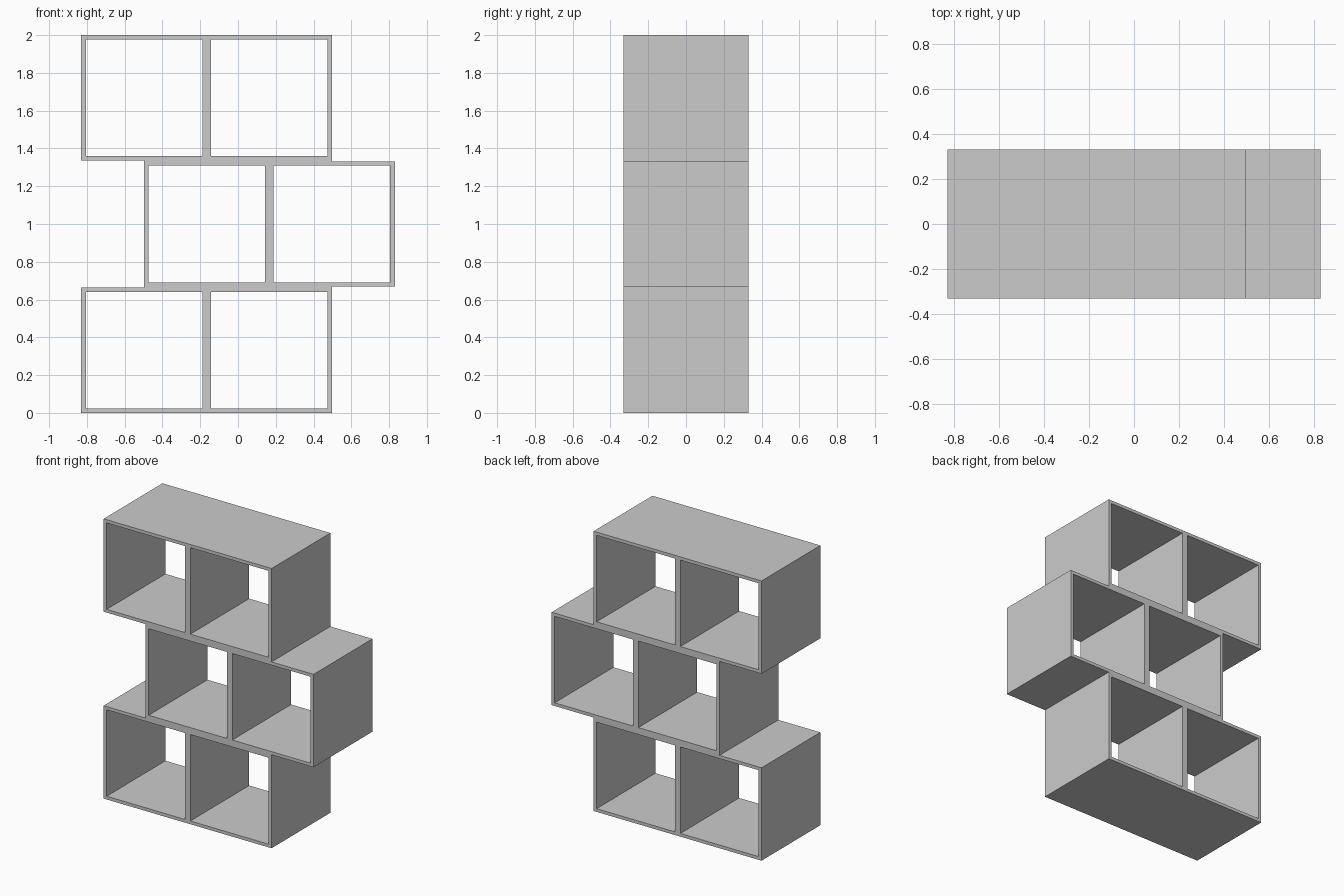
import bpy
import bmesh
import math

if "Cube" in bpy.data.objects:
    bpy.data.objects.remove(bpy.data.objects["Cube"])

HALF_W, INNER_W = 0.83, 0.498   # outer edge and stepped edge in x
HALF_DEPTH = 0.332
WALL, DIVIDER, OPENING = 0.024, 0.044, 0.618
ROW_PITCH, ROW_H = 0.668, 0.664


def add_loop(curve, points):
    spline = curve.splines.new('POLY')
    spline.points.add(len(points) - 1)
    for p, (x, z) in zip(spline.points, points):
        p.co = (x, z, 0, 1)
    spline.use_cyclic_u = True


curve = bpy.data.curves.new("staggered_shelf", 'CURVE')
curve.dimensions = '2D'
curve.fill_mode = 'BOTH'
curve.extrude = HALF_DEPTH

# Stepped outer outline, counter-clockwise
z1, z2 = ROW_H, ROW_PITCH
z3, z4 = ROW_PITCH + ROW_H, 2 * ROW_PITCH
add_loop(curve, [(-HALF_W, 0), (INNER_W, 0), (INNER_W, z2), (HALF_W, z2),
                 (HALF_W, z3), (INNER_W, z3), (INNER_W, 2), (-HALF_W, 2),
                 (-HALF_W, z4), (-INNER_W, z4), (-INNER_W, z1), (-HALF_W, z1)])

# Two square openings per row, middle row shifted sideways
for row in range(3):
    left = -INNER_W if row == 1 else -HALF_W
    bottom = row * ROW_PITCH + (ROW_H - OPENING) / 2
    for col in range(2):
        x = left + WALL + col * (OPENING + DIVIDER)
        add_loop(curve, [(x, bottom), (x, bottom + OPENING),
                         (x + OPENING, bottom + OPENING), (x + OPENING, bottom)])

# Stand the profile upright and turn it into a clean mesh
shelf = bpy.data.objects.new("staggered_shelf", curve)
bpy.context.collection.objects.link(shelf)
shelf.rotation_euler.x = math.pi / 2
bpy.context.view_layer.objects.active = shelf
shelf.select_set(True)
bpy.ops.object.convert(target='MESH')
shelf = bpy.context.object
bpy.ops.object.transform_apply(location=False, rotation=True, scale=False)

bm = bmesh.new()
bm.from_mesh(shelf.data)
bmesh.ops.remove_doubles(bm, verts=bm.verts, dist=0.0005)
bmesh.ops.recalc_face_normals(bm, faces=bm.faces)
for f in bm.faces:
    f.smooth = False
bm.to_mesh(shelf.data)
bm.free()
